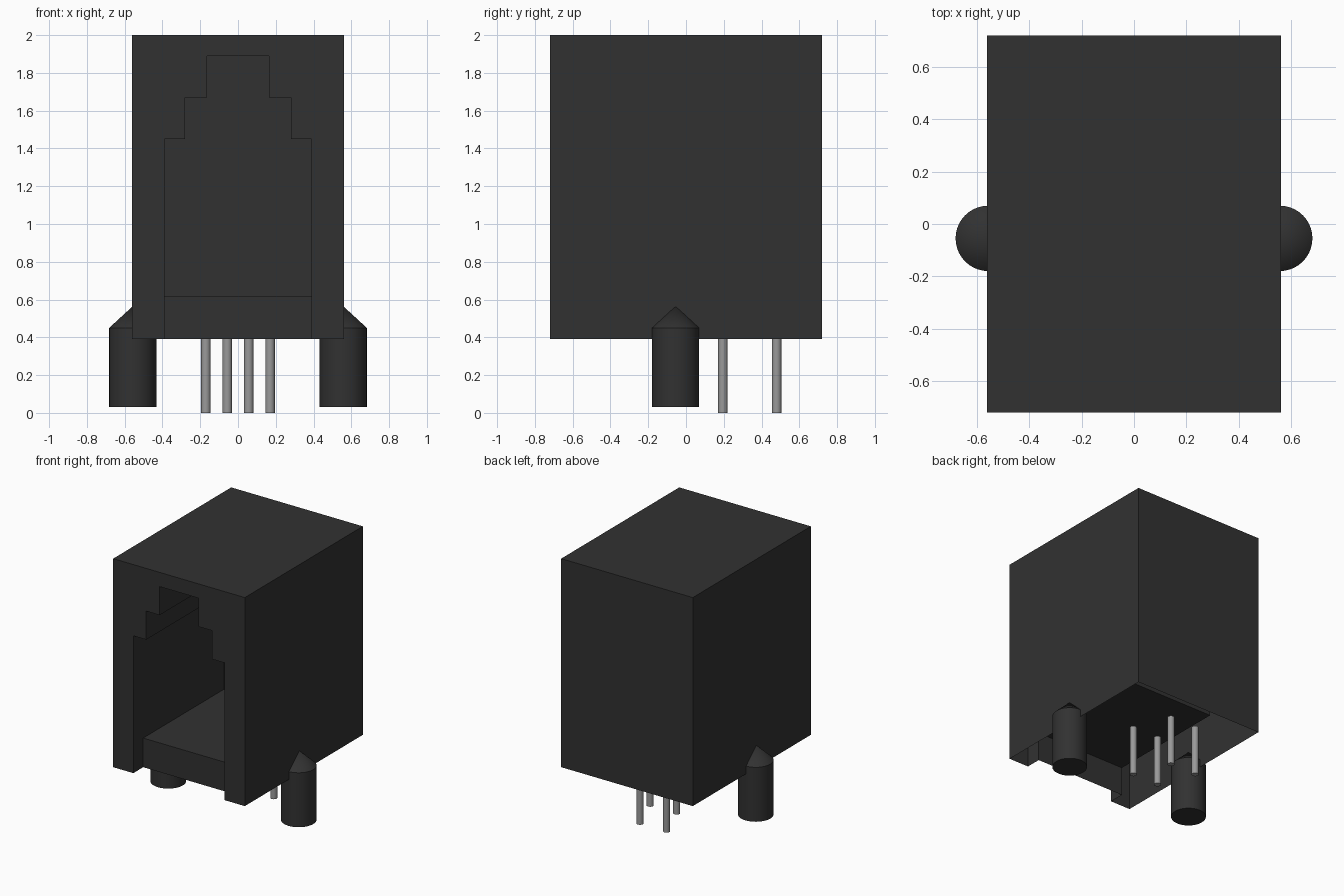
import bpy, bmesh, math

cube = bpy.data.objects.get("Cube")
if cube:
    bpy.data.objects.remove(cube, do_unlink=True)


def material(name, value, metallic=0.0):
    m = bpy.data.materials.new(name)
    m.use_nodes = True
    m.diffuse_color = (value, value, value, 1)
    bsdf = m.node_tree.nodes["Principled BSDF"]
    bsdf.inputs["Base Color"].default_value = (value, value, value, 1)
    bsdf.inputs["Roughness"].default_value = 0.6
    return m


black = material("black plastic", 0.031)
metal = material("grey metal", 0.32)


def finish(name, bm, mat):
    mesh = bpy.data.meshes.new(name)
    bm.to_mesh(mesh)
    bm.free()
    mesh.materials.append(mat)
    ob = bpy.data.objects.new(name, mesh)
    bpy.context.collection.objects.link(ob)
    return ob


def smooth(ob):
    bpy.ops.object.select_all(action='DESELECT')
    ob.select_set(True)
    bpy.context.view_layer.objects.active = ob
    bpy.ops.object.shade_smooth_by_angle(angle=math.radians(35))


# Housing: thin shell, open underneath, with a stepped socket in the front
W, D, BOTTOM, TOP = 0.562, 0.72, 0.39, 2.0
LIP_Y, BACK_Y, FLOOR_Z = -0.60, 0.385, 0.615
half = [(0.39, BOTTOM), (0.39, FLOOR_Z), (0.39, 1.45), (0.28, 1.45),
        (0.28, 1.67), (0.165, 1.67), (0.165, 1.89)]
profile = [(-x, z) for x, z in half] + half[::-1]

bm = bmesh.new()


def face(*points):
    return bm.faces.new([bm.verts.new(p) for p in points])


# Outer walls and top
for x in (-W, W):
    face((x, -D, BOTTOM), (x, D, BOTTOM), (x, D, TOP), (x, -D, TOP))
face((-W, D, BOTTOM), (W, D, BOTTOM), (W, D, TOP), (-W, D, TOP))
face((-W, -D, TOP), (W, -D, TOP), (W, D, TOP), (-W, D, TOP))

# Front frame around the socket opening
outline = profile + [(W, BOTTOM), (W, TOP), (-W, TOP), (-W, BOTTOM)]
face(*[(x, -D, z) for x, z in outline])

# Socket walls, in front of the lip and behind it
for y0, y1, path in ((-D, LIP_Y, profile), (LIP_Y, BACK_Y, profile[1:-1])):
    for (xa, za), (xb, zb) in zip(path, path[1:]):
        face((xa, y0, za), (xb, y0, zb), (xb, y1, zb), (xa, y1, za))

# Socket back, floor and lip
face(*[(x, BACK_Y, z) for x, z in profile[1:-1]])
fx = half[0][0]
face((-fx, LIP_Y, FLOOR_Z), (fx, LIP_Y, FLOOR_Z), (fx, BACK_Y, FLOOR_Z), (-fx, BACK_Y, FLOOR_Z))
face((-fx, LIP_Y, BOTTOM), (fx, LIP_Y, BOTTOM), (fx, LIP_Y, FLOOR_Z), (-fx, LIP_Y, FLOOR_Z))

bmesh.ops.remove_doubles(bm, verts=bm.verts[:], dist=0.0001)
bmesh.ops.recalc_face_normals(bm, faces=bm.faces[:])
bm.normal_update()
top_face = max(bm.faces, key=lambda f: f.calc_center_median().z)
if top_face.normal.z < 0:
    bmesh.ops.reverse_faces(bm, faces=bm.faces[:])
finish("housing", bm, black)


# Round parts, turned from a list of (radius, height) points
def turned(name, x, y, rings, sides, mat):
    bm = bmesh.new()
    verts = [bm.verts.new((x + r, y, z)) for r, z in rings]
    edges = [bm.edges.new(pair) for pair in zip(verts, verts[1:])]
    bmesh.ops.spin(bm, geom=verts + edges, cent=(x, y, 0), axis=(0, 0, 1),
                   angle=math.tau, steps=sides)
    bmesh.ops.remove_doubles(bm, verts=bm.verts[:], dist=0.0001)
    bmesh.ops.recalc_face_normals(bm, faces=bm.faces[:])
    smooth(finish(name, bm, mat))


# Pointed mounting posts on both sides
for side, x in (("left", 0.557), ("right", -0.557)):
    turned(side + "_mounting_post", x, -0.055,
           [(0, 0.03), (0.125, 0.03), (0.125, 0.45), (0, 0.565)], 40, black)

# Staggered contact pins
for i in range(4):
    turned(f"contact_pin_{i + 1}", -0.17 + i * 0.1133, 0.195 if i % 2 else 0.48,
           [(0, 0), (0.025, 0), (0.025, BOTTOM), (0, BOTTOM)], 20, metal)
